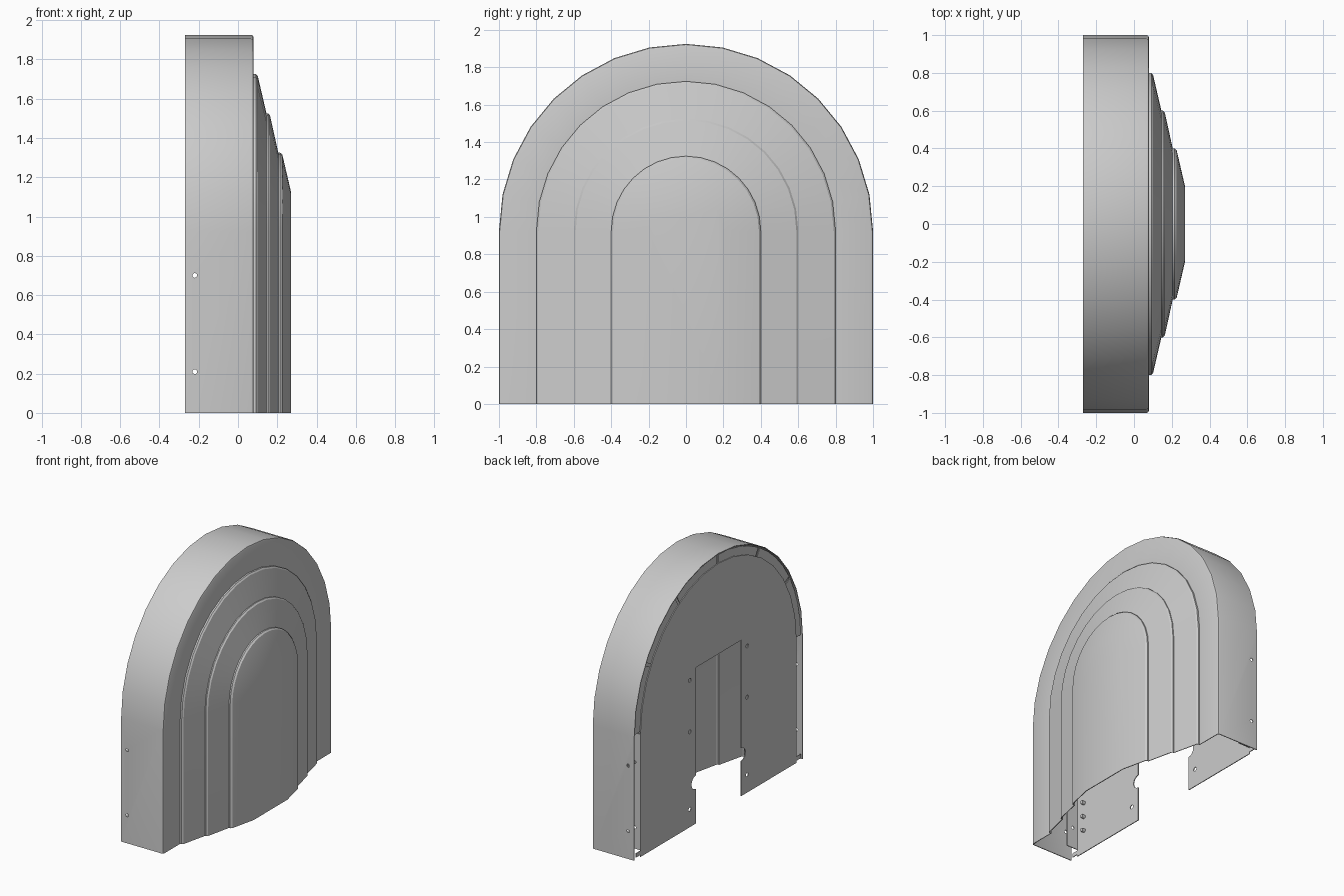
import bpy, bmesh
from math import sin, cos, pi, radians
from mathutils import Matrix

if "Cube" in bpy.data.objects:
    bpy.data.objects.remove(bpy.data.objects["Cube"])

ZC, SEG, T = 0.925, 16, 0.006   # arch centre height, arch segments, sheet thickness


def arch(r):
    """Arch outline in (y, z), open along the floor."""
    arc = [(r * cos(pi * i / SEG), ZC + r * sin(pi * i / SEG)) for i in range(SEG + 1)]
    return [(r, 0)] + arc + [(-r, 0)]


def finish(name, bm):
    bmesh.ops.recalc_face_normals(bm, faces=bm.faces)
    me = bpy.data.meshes.new(name)
    bm.to_mesh(me)
    bm.free()
    ob = bpy.data.objects.new(name, me)
    bpy.context.collection.objects.link(ob)
    return ob


def add_prism(bm, pts, x0, x1):
    f = bm.faces.new([bm.verts.new((x0, y, z)) for y, z in pts])
    ext = bmesh.ops.extrude_face_region(bm, geom=[f])["geom"]
    vs = [v for v in ext if isinstance(v, bmesh.types.BMVert)]
    bmesh.ops.translate(bm, verts=vs, vec=(x1 - x0, 0, 0))


def rect(y0, y1, z0, z1):
    return [(y0, z0), (y1, z0), (y1, z1), (y0, z1)]


def add_rod(bm, loc, axis, length, r=0.012):
    rot = Matrix.Rotation(pi / 2, 4, 'Y' if axis == 'X' else 'X')
    bmesh.ops.create_cone(bm, cap_ends=True, segments=12, radius1=r, radius2=r,
                          depth=length, matrix=Matrix.Translation(loc) @ rot)


def apply(ob, mod):
    bpy.context.view_layer.objects.active = ob
    bpy.ops.object.modifier_apply(modifier=mod.name)


def drill(ob, cutter):
    m = ob.modifiers.new("holes", 'BOOLEAN')
    m.operation, m.solver, m.object = 'DIFFERENCE', 'EXACT', cutter
    apply(ob, m)


def smooth(ob):
    bpy.ops.object.select_all(action='DESELECT')
    ob.select_set(True)
    bpy.context.view_layer.objects.active = ob
    bpy.ops.object.shade_smooth_by_angle(angle=radians(25))


# Stepped outer cover: arch outline swept through a (radius, x) profile
profile = [(1, -.27), (1, .066), (.996, .076), (.986, .08), (.8, .08),
           (.8, .092), (.79, .101), (.6, .145), (.6, .153), (.59, .163),
           (.4, .205), (.4, .215), (.39, .226), (.2, .27)]
bm = bmesh.new()
loops = [[bm.verts.new((x, y, z)) for y, z in arch(r)] for r, x in profile]
for a, b in zip(loops, loops[1:]):
    for i in range(len(a) - 1):
        bm.faces.new((a[i], a[i + 1], b[i + 1], b[i]))
bm.faces.new(loops[-1])
cover = finish("stepped_cover", bm)
# make the normals point outward so the sheet thickens inward
top = max(cover.data.polygons, key=lambda p: p.center.x)
if top.normal.x < 0:
    cover.data.flip_normals()
sol = cover.modifiers.new("sheet", 'SOLIDIFY')
sol.thickness, sol.offset = T, -1
apply(cover, sol)

# Back plate with doorway and round side notches
NR, NZ = 0.05, 0.31
side = [(.27, 0)]
side += [(.27 + NR * sin(pi * i / 8), NZ - NR * cos(pi * i / 8)) for i in range(9)]
side += [(.27, 1.17)]
outline = arch(.925) + [(-y, z) for y, z in side] + side[::-1]
bm = bmesh.new()
add_prism(bm, outline, -.27, -.27 + T)
plate = finish("back_plate", bm)

# Bent side flanges of the plate, with small foot tabs
flanges = []
for s, label in ((1, "left"), (-1, "right")):
    bm = bmesh.new()
    add_prism(bm, rect(s * .919, s * .925, .05, .92), -.264, -.17)
    flanges.append(finish(label + "_side_flange", bm))
    bm = bmesh.new()
    add_prism(bm, rect(s * .925, s * .975, .015, .045), -.27, -.264)
    finish(label + "_foot_tab", bm)

# Segmented tabs around the arch between plate and rim
bm = bmesh.new()
N = 6
for k in range(N):
    angs = [pi * (k + .02 + .96 * j / 4) / N for j in range(5)]
    pts = [(.91 * cos(a), ZC + .91 * sin(a)) for a in angs]
    pts += [(.985 * cos(a), ZC + .985 * sin(a)) for a in reversed(angs)]
    add_prism(bm, pts, -.262, -.256)
finish("arch_tabs", bm)

# Screw holes
bm = bmesh.new()
for y in (-.34, .34):
    for z in (.135, .715, 1.10):
        add_rod(bm, (-.27, y, z), 'X', .1, .015)
for y in (-.96, .96):
    for z in (.21, .70):
        add_rod(bm, (-.22, y, z), 'Y', .2)
cutter = finish("hole_cutter", bm)
cutter.hide_render = True
for ob in [cover, plate] + flanges:
    drill(ob, cutter)
bpy.data.objects.remove(cutter)

# Small studs on the inner face of the plate
bm = bmesh.new()
for z in (.17, .28, .39):
    add_rod(bm, (-.252, -.85, z), 'X', .025, .014)
finish("inner_studs", bm)

smooth(cover)
